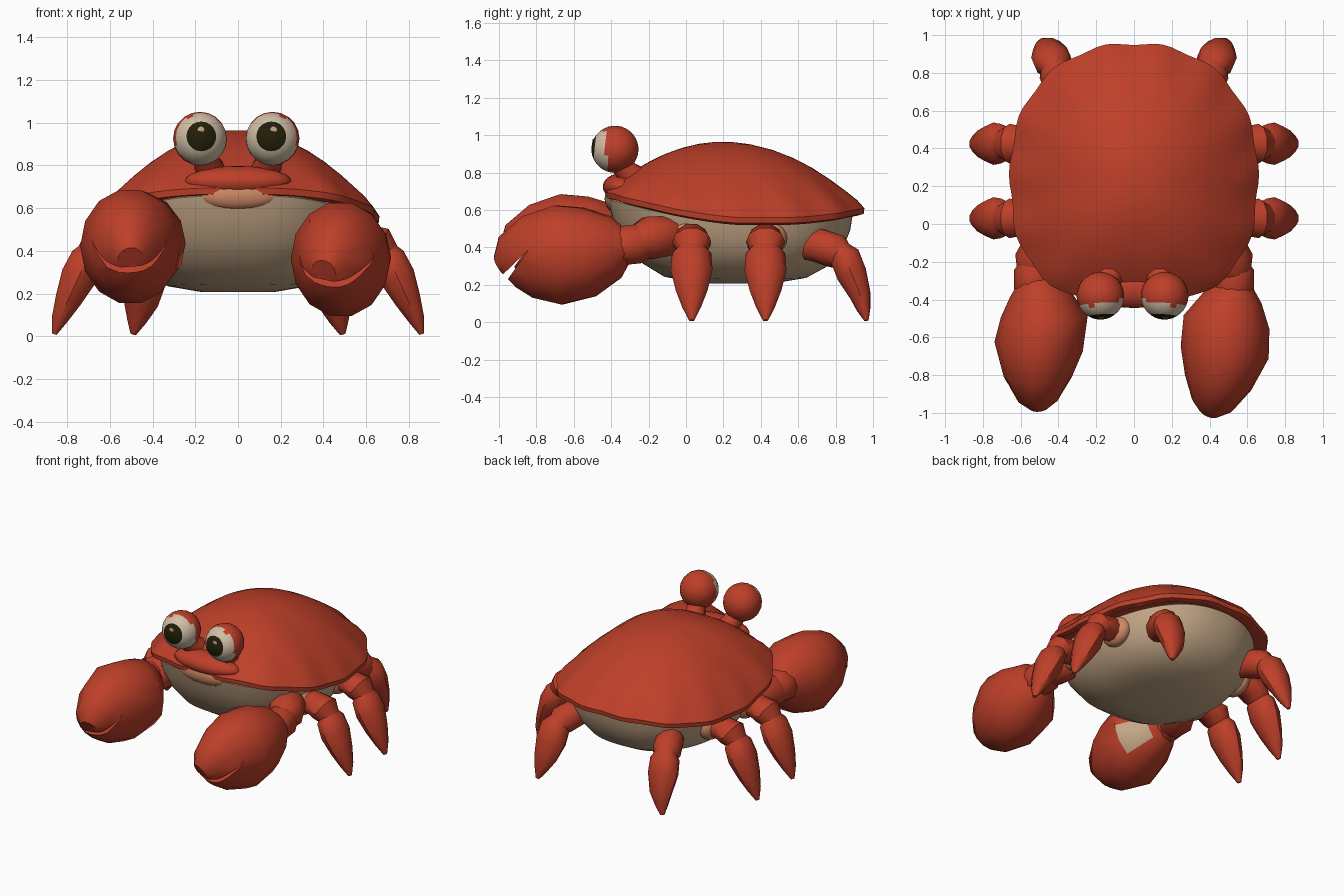
import bpy, bmesh, math
from mathutils import Vector, Matrix

if "Cube" in bpy.data.objects:
    bpy.data.objects.remove(bpy.data.objects["Cube"])


def material(name, rgb):
    m = bpy.data.materials.new(name)
    m.use_nodes = True
    m.diffuse_color = (*rgb, 1)
    m.node_tree.nodes["Principled BSDF"].inputs["Base Color"].default_value = (*rgb, 1)
    return m


RED = material("shell red", (0.51, 0.05, 0.022))
CREAM = material("belly cream", (0.55, 0.385, 0.24))
WHITE = material("eye white", (0.64, 0.52, 0.38))
DARK = material("pupil dark", (0.016, 0.013, 0.003))
PEACH = material("mouth peach", (0.62, 0.25, 0.13))


def make(name, bm, *mats):
    bmesh.ops.recalc_face_normals(bm, faces=bm.faces)
    mesh = bpy.data.meshes.new(name)
    bm.to_mesh(mesh)
    bm.free()
    for m in mats:
        mesh.materials.append(m)
    ob = bpy.data.objects.new(name, mesh)
    bpy.context.collection.objects.link(ob)
    return ob


def skin(rings):
    """Join closed rings of points, closing both ends with a fan."""
    bm = bmesh.new()
    loops = [[bm.verts.new(p) for p in r] for r in rings]
    n = len(loops[0])
    for a, b in zip(loops, loops[1:]):
        for i in range(n):
            bm.faces.new((a[i], a[(i + 1) % n], b[(i + 1) % n], b[i]))
    for loop in (loops[0], loops[-1]):
        pole = bm.verts.new(sum((v.co for v in loop), Vector()) / n)
        for i in range(n):
            bm.faces.new((loop[i], loop[(i + 1) % n], pole))
    return bm


def limb(stations, ref, sides=10):
    """Loft elliptical sections (centre, radius along ref, other radius)."""
    pts = [Vector(s[0]) for s in stations]
    rings = []
    for i, (c, ra, rb) in enumerate(stations):
        d = (pts[min(i + 1, len(pts) - 1)] - pts[max(i - 1, 0)]).normalized()
        u = (ref - d * ref.dot(d)).normalized()
        v = d.cross(u)
        rings.append([pts[i] + u * ra * math.cos(t) + v * rb * math.sin(t)
                      for t in (math.tau * k / sides for k in range(sides))])
    return skin(rings)


def ball(name, centre, size, mat):
    bm = bmesh.new()
    bmesh.ops.create_uvsphere(bm, u_segments=20, v_segments=12, radius=1)
    bm.transform(Matrix.Translation(centre) @ Matrix.Diagonal((*size, 1)))
    return make(name, bm, mat)


X, Y = Vector((1, 0, 0)), Vector((0, 1, 0))
SEG = 84


def outline(a):
    """Squarer at the front, rounder at the back."""
    c, s = math.cos(a), math.sin(a)
    n = 2.2 if s > 0 else 2.6
    r = (abs(c) ** n + abs(s) ** n) ** (-1 / n)
    return c * r * 0.655, s * r * 0.69


def rim(y):
    return 0.52 + 0.14 * max(0, (0.3 - y) / 0.74) ** 1.5 + 0.05 * max(0, (y - 0.5) / 0.45) ** 2


# Shell: dome, thick scalloped rim and tucked underside
def shell_ring(t, lift=None):
    ring = []
    for k in range(SEG):
        a = math.tau * k / SEG
        x, y = outline(a)
        edge = rim(y + 0.265)
        wave = math.cos(14 * a) * t ** 8
        top = edge + 0.045
        z = top + (0.965 - top) * (1 - t * t) + 0.014 * wave if lift is None else edge + lift
        s = t * (1 + 0.011 * wave)
        ring.append(Vector((x * s, 0.265 + y * s - 0.07 * (1 - t), z)))
    return ring


rings = [shell_ring(t) for t in (0.08, 0.2, 0.35, 0.5, 0.63, 0.76, 0.87, 0.95)]
rings += [shell_ring(1.0, 0.04), shell_ring(0.995, 0.01), shell_ring(0.95, 0), shell_ring(0.85, 0.03)]
make("shell", skin(rings), RED)

# Belly: rounded bowl hanging under the shell
rings = []
for t, h in ((0.9, 1.1), (1, 0.97), (0.97, 0.75), (0.9, 0.5), (0.78, 0.26), (0.58, 0.08), (0.3, 0)):
    ring = []
    for k in range(SEG):
        x, y = outline(math.tau * k / SEG)
        ring.append(Vector((x * 0.86 * t, 0.235 + 0.03 * (1 - h) + y * 0.95 * t,
                            0.207 + (rim(y + 0.265) - 0.19) * h)))
    rings.append(ring)
make("belly", skin(rings), CREAM)

# Mouth under a broad brow that runs into the shell
ball("mouth", (0, -0.385, 0.66), (0.19, 0.05, 0.068), PEACH)
ball("brow", (0, -0.345, 0.725), (0.25, 0.1, 0.072), RED)


# Claws: lofted bulb with a narrow wedge cut between the fingers
def claw(side, shear, dx, dy, dz):
    def place(x, y, z):
        return side * (x + dx + shear * max(0, -0.5 - y)), y + dy, z + dz
    body = [(0.55, -0.30, 0.41, 0.07, 0.07), (0.53, -0.38, 0.40, 0.15, 0.17),
            (0.49, -0.52, 0.375, 0.23, 0.245), (0.48, -0.68, 0.36, 0.235, 0.272),
            (0.445, -0.84, 0.35, 0.18, 0.225), (0.415, -0.95, 0.325, 0.115, 0.145),
            (0.40, -0.99, 0.30, 0.06, 0.065)]
    ob = make(("right" if side < 0 else "left") + "_claw",
              limb([(place(x, y, z), a, b) for x, y, z, a, b in body], X, 14), RED, CREAM)
    bm = bmesh.new()
    ends = [[bm.verts.new((side * x, y + dy, z + dz))
             for y, z in ((-0.84, 0.39), (-1.14, 0.1), (-1.08, 0.05))] for x in (0.1, 0.95)]
    bm.faces.new(ends[0])
    bm.faces.new(ends[1])
    for i in range(3):
        j = (i + 1) % 3
        bm.faces.new((ends[0][i], ends[0][j], ends[1][j], ends[1][i]))
    cutter = make("finger_gap_cutter", bm, RED)
    cutter.hide_render = True
    mod = ob.modifiers.new("finger_gap", "BOOLEAN")
    mod.operation, mod.solver, mod.object = "DIFFERENCE", "EXACT", cutter
    bpy.context.view_layer.objects.active = ob
    bpy.ops.object.modifier_apply(modifier=mod.name)
    bpy.data.objects.remove(cutter)
    return ob


claw(1, 0, 0, 0, 0)
patched = claw(-1, 0.25, -0.02, 0.03, 0.06)
# Pale patch on the inner rear of one claw
for p in patched.data.polygons:
    if p.normal.x > 0.45 and p.center.y > -0.5 and p.center.z < 0.42:
        p.material_index = 1

for side, word in ((1, "left"), (-1, "right")):
    lift = 0.04 if side < 0 else 0

    # Arms
    make(word + "_upper_arm", limb([((side * x, y, z), r, r) for x, y, z, r in (
        (0.40, 0.0, 0.47, 0.07), (0.47, -0.1, 0.46, 0.11), (0.515, -0.2, 0.45, 0.12),
        (0.53, -0.27, 0.43, 0.09))], X), RED)
    make(word + "_forearm", limb([((side * x, y, z + lift), r, r) for x, y, z, r in (
        (0.515, -0.18, 0.43, 0.07), (0.525, -0.25, 0.42, 0.11), (0.525, -0.34, 0.41, 0.11),
        (0.52, -0.41, 0.41, 0.09))], X), RED)

    # Side legs: socket, short thigh and a tapering shin
    for y, name in ((0.03, "front"), (0.425, "middle")):
        ball(f"{word}_{name}_socket", (side * 0.5, y, 0.45), (0.07, 0.115, 0.1), PEACH)
        make(f"{word}_{name}_thigh", limb([((side * x, y, z), a, b) for x, z, a, b in (
            (0.48, 0.44, 0.07, 0.07), (0.58, 0.45, 0.09, 0.08), (0.66, 0.43, 0.105, 0.09),
            (0.71, 0.37, 0.07, 0.06))], Y), RED)
        make(f"{word}_{name}_shin", limb([((side * x, y, z), a, b) for x, z, a, b in (
            (0.68, 0.43, 0.05, 0.04), (0.705, 0.37, 0.105, 0.08), (0.745, 0.28, 0.112, 0.088),
            (0.795, 0.17, 0.085, 0.065), (0.835, 0.08, 0.05, 0.04), (0.86, 0.01, 0.014, 0.012))], Y), RED)

    # Back legs
    make(word + "_back_thigh", limb([((side * x, y, z), r, r) for x, y, z, r in (
        (0.33, 0.62, 0.41, 0.07), (0.37, 0.71, 0.41, 0.095), (0.41, 0.80, 0.38, 0.095),
        (0.43, 0.86, 0.33, 0.06))], X), RED)
    make(word + "_back_shin", limb([((side * x, y, z), a, b) for x, y, z, a, b in (
        (0.42, 0.81, 0.41, 0.05, 0.045), (0.43, 0.85, 0.35, 0.1, 0.085), (0.44, 0.885, 0.26, 0.105, 0.085),
        (0.455, 0.93, 0.15, 0.08, 0.06), (0.475, 0.95, 0.07, 0.045, 0.038),
        (0.49, 0.965, 0.01, 0.014, 0.012))], X), RED)

    # Eyes on short stalks
    make(word + "_eye_stalk", limb([((side * x, y, z), r, r) for x, y, z, r in (
        (0.12, -0.24, 0.74, 0.09), (0.14, -0.31, 0.80, 0.065), (0.165, -0.37, 0.87, 0.06))], X), RED)
    centre = Vector((side * 0.17 - 0.008, -0.38, 0.925))
    bm = bmesh.new()
    bmesh.ops.create_uvsphere(bm, u_segments=20, v_segments=16, radius=0.126)
    gaze = Vector((-side * 0.06, -1, 0.1)).normalized()
    bm.transform(gaze.to_track_quat("Z", "Y").to_matrix().to_4x4())
    open_way = Vector((-side * 0.18, -1, -0.12)).normalized()
    for f in bm.faces:
        d = f.calc_center_median().normalized()
        if d.dot(gaze) > math.cos(math.radians(33)):
            f.material_index = 2
        elif d.dot(open_way) > 0.25:
            f.material_index = 1
    bm.transform(Matrix.Translation(centre))
    make(word + "_eye", bm, RED, WHITE, DARK)
    spot = Vector((0.04, -1, 0.34)).normalized()
    ball(word + "_eye_glint", centre + spot * 0.124, (0.017, 0.004, 0.017), CREAM)

# Smooth shading with crisp creases
bpy.ops.object.select_all(action="DESELECT")
for ob in bpy.context.collection.objects:
    if ob.type == "MESH":
        ob.select_set(True)
        bpy.context.view_layer.objects.active = ob
bpy.ops.object.shade_smooth_by_angle(angle=math.radians(40))
